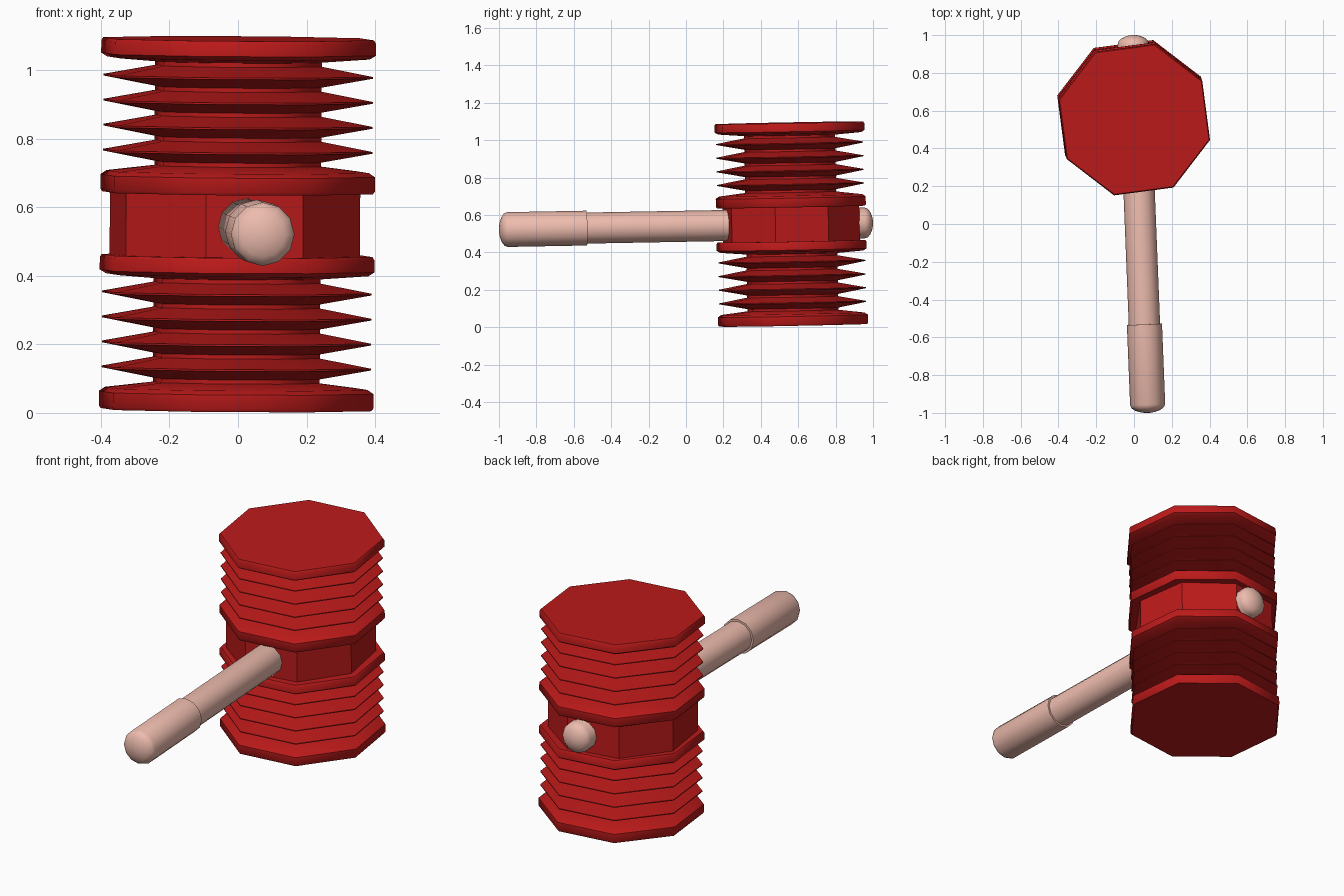
import bpy, bmesh
from math import sin, cos, pi, radians
from mathutils import Matrix, Vector, Euler

if "Cube" in bpy.data.objects:
    bpy.data.objects.remove(bpy.data.objects["Cube"])


def material(name, rgb):
    m = bpy.data.materials.new(name)
    m.diffuse_color = (*rgb, 1)
    m.use_nodes = True
    m.node_tree.nodes["Principled BSDF"].inputs["Base Color"].default_value = m.diffuse_color
    return m


def lathe(name, profile, sides, turn, matrix, mat, smooth=None):
    """Closed polygonal solid from (radius, height) points around local z."""
    bm = bmesh.new()
    rings = []
    for r, h in profile:
        rings.append([bm.verts.new((r * cos(turn + 2 * pi * i / sides),
                                    r * sin(turn + 2 * pi * i / sides), h))
                      for i in range(sides)])
    for a, b in zip(rings, rings[1:]):
        for i in range(sides):
            j = (i + 1) % sides
            bm.faces.new((a[i], a[j], b[j], b[i]))
    bm.faces.new(rings[0][::-1])
    bm.faces.new(rings[-1])
    mesh = bpy.data.meshes.new(name)
    bm.to_mesh(mesh)
    bm.free()
    mesh.materials.append(mat)
    ob = bpy.data.objects.new(name, mesh)
    bpy.context.collection.objects.link(ob)
    ob.matrix_world = matrix
    if smooth:
        bpy.ops.object.select_all(action='DESELECT')
        ob.select_set(True)
        bpy.context.view_layer.objects.active = ob
        bpy.ops.object.shade_smooth_by_angle(angle=radians(smooth))
    return ob


red = material("red", (0.5, 0.01, 0.01))
pink = material("pink_wood", (0.85, 0.5, 0.42))

# Head frame: slightly tilted, local z = 0 at mid height
head = Matrix.Translation((-0.002, 0.5625, 0.551)) @ \
    Euler((radians(1.1), radians(0.4), 0)).to_matrix().to_4x4()

# Bellows: thick end discs with four thin folds between
R, V = 0.407, 0.252
profile = [(0.409, 0), (0.415, 0.008), (0.415, 0.050), (0.397, 0.062)]
for k in range(5):
    h = 0.085 + 0.073 * k
    profile += [(V, h - 0.006), (V, h + 0.006)]
    if k < 4:
        profile += [(R, h + 0.034), (R, h + 0.039)]
profile += [(0.397, 0.394), (0.415, 0.405), (0.415, 0.441), (0.409, 0.45)]
for name, z in (("lower_bellows", -0.5415), ("upper_bellows", 0.0915)):
    lathe(name, profile, 8, radians(30), head @ Matrix.Translation((0, 0, z)), red, 46)

# Solid block between the bellows
lathe("middle_block", [(0.375, -0.098), (0.375, 0.098)], 8, radians(32),
      head @ Matrix.Translation((-0.007, 0, 0)), red)

# Handle through the block, with a thicker grip and domed ends
start, end = Vector((0.074, -1, 0.521)), Vector((-0.006, 1, 0.558))
axis = end - start
L = axis.length
frame = Matrix.Translation(start) @ axis.to_track_quat('Z', 'Y').to_matrix().to_4x4()


def dome(r, depth, steps=4):
    return [(r * cos(pi / 2 * i / steps) if i < steps else 0.012,
             depth * sin(pi / 2 * i / steps)) for i in range(steps + 1)]


lathe("grip", [(r, 0.045 - h) for r, h in reversed(dome(0.093, 0.045))] +
      [(0.093, 0.47)], 12, 0, frame, pink, 40)
lathe("shaft", [(0.083, 0.46)] +
      [(r, L - 0.047 + h) for r, h in dome(0.083, 0.047)], 12, 0, frame, pink, 40)
